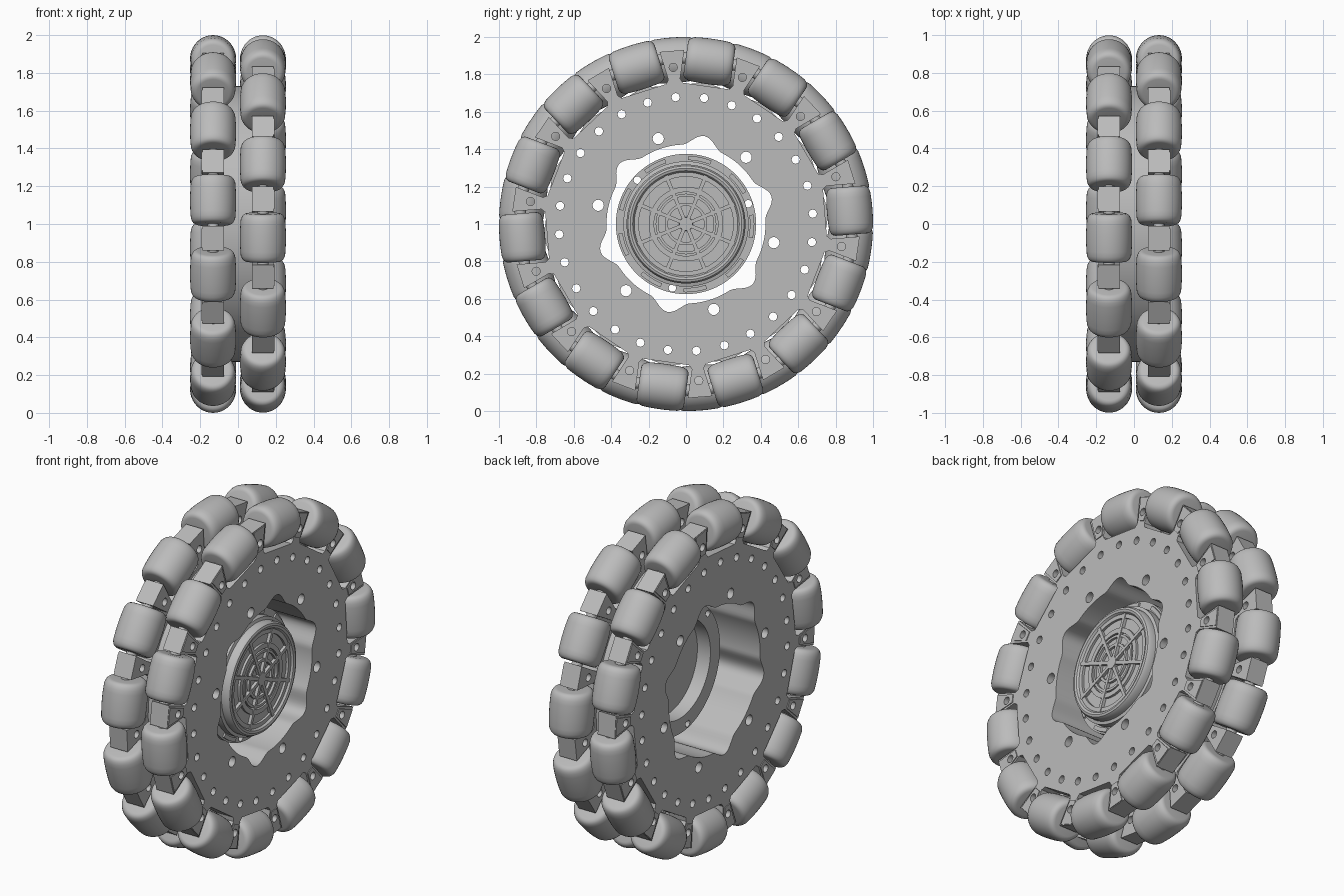
import bpy, bmesh
from math import sin, cos, pi, radians, sqrt
from mathutils import Matrix, Euler

if "Cube" in bpy.data.objects:
    bpy.data.objects.remove(bpy.data.objects["Cube"])

COUNT = 14                    # rollers per row
STEP = 2 * pi / COUNT
PHASE = radians(81.8)         # first roller of the left row
ROW_X = 0.132
HUB = Matrix.Translation((0, 0, 1))
FLAT = HUB @ Euler((pi / 2, 0, pi / 2)).to_matrix().to_4x4()   # drawing plane faces +x
parts = []

grey = bpy.data.materials.new("plain grey")
grey.use_nodes = True
grey.diffuse_color = (0.5, 0.5, 0.5, 1)
grey.node_tree.nodes["Principled BSDF"].inputs["Base Color"].default_value = grey.diffuse_color


def place(name, mesh, matrix):
    ob = bpy.data.objects.new(name, mesh)
    ob.matrix_world = matrix
    bpy.context.collection.objects.link(ob)
    parts.append(ob)
    return ob


def finish(bm, name):
    bmesh.ops.remove_doubles(bm, verts=bm.verts, dist=1e-5)
    bmesh.ops.dissolve_degenerate(bm, edges=bm.edges, dist=1e-5)
    bmesh.ops.recalc_face_normals(bm, faces=bm.faces)
    mesh = bpy.data.meshes.new(name)
    bm.to_mesh(mesh)
    bm.free()
    mesh.materials.append(grey)
    return mesh


def lathe(name, profile, segments, closed=False):
    """Spin (height, radius) points around local z."""
    bm = bmesh.new()
    verts = [bm.verts.new((r, 0, h)) for h, r in profile]
    ring = verts + verts[:1] if closed else verts
    edges = [bm.edges.new(pair) for pair in zip(ring, ring[1:])]
    bmesh.ops.spin(bm, geom=verts + edges, cent=(0, 0, 0), axis=(0, 0, 1),
                   angle=2 * pi, steps=segments)
    return finish(bm, name)


def plate(name, outlines, x0, x1):
    """Flat plate between x0 and x1; outlines after the first are holes."""
    curve = bpy.data.curves.new(name, 'CURVE')
    curve.dimensions = '2D'
    curve.fill_mode = 'BOTH'
    curve.extrude = (x1 - x0) / 2
    for points in outlines:
        spline = curve.splines.new('POLY')
        spline.points.add(len(points) - 1)
        for p, (u, v) in zip(spline.points, points):
            p.co = (u, v, 0, 1)
        spline.use_cyclic_u = True
    temp = bpy.data.objects.new(name, curve)
    bm = bmesh.new()
    bm.from_mesh(bpy.data.meshes.new_from_object(temp))
    bpy.data.objects.remove(temp)
    return place(name, finish(bm, name), Matrix.Translation(((x0 + x1) / 2, 0, 0)) @ FLAT)


def polar(r, a):
    return (r * cos(a), r * sin(a))


def circle(r, n=20, centre=(0, 0)):
    return [(centre[0] + r * cos(2 * pi * i / n), centre[1] + r * sin(2 * pi * i / n))
            for i in range(n)]


def turned(points, a):
    """Points (sideways, outward) seen along direction a."""
    return [(v * cos(a) - u * sin(a), v * sin(a) + u * cos(a)) for u, v in points]


# Lobed centre opening and the hole pattern shared by all body layers
opening = []
for i in range(180):
    a = 2 * pi * i / 180
    opening.append(polar(0.425 + 0.055 * max(0, cos(6 * (a - radians(78)))) ** 2, a))
holes = [circle(0.022, 16, polar(0.68, PHASE + i * STEP / 2)) for i in range(2 * COUNT)]
holes += [circle(0.03, 20, polar(0.48, radians(48 + 60 * i))) for i in range(6)]

plate("body_middle", [circle(0.73, 112), opening] + holes, -0.075, 0.075)

# Barrel roller with rounded edges and a short pin at each end
HALF, FILLET = 0.128, 0.03
barrel = [(0.145, 0), (0.145, 0.03), (HALF, 0.03), (HALF, 0.084)]
barrel += [(HALF - FILLET + FILLET * cos(t * pi / 10), 0.084 + FILLET * sin(t * pi / 10))
           for t in range(1, 5)]
barrel += [(h, sqrt(1 - h * h) - 0.878) for h in (0.095, 0.07, 0.045, 0.02)]
barrel += [(-h, r) for h, r in reversed(barrel)]
roller = lathe("roller", barrel, 40)

# Two staggered rows: toothed disc, tooth panels and rollers
notch = [(-0.142, 0.92), (-0.142, 0.765), (-0.125, 0.745),
         (0.125, 0.745), (0.142, 0.765), (0.142, 0.92)]
for side, label, phase in ((1, "left", PHASE), (-1, "right", PHASE + STEP / 2)):
    outline, pins = [], []
    for i in range(COUNT):
        a = phase + i * STEP
        outline += turned(notch, a)
        pins.append(circle(0.022, 16, polar(0.84, a + STEP / 2)))
        place(label + "_roller", roller, HUB
              @ Matrix.Rotation(a, 4, 'X') @ Matrix.Translation((side * ROW_X, 0.878, 0)))
        panel = turned([(-0.052, 0.925), (-0.024, 0.79), (0.024, 0.79), (0.052, 0.925)],
                       a + STEP / 2)
        x0, x1 = sorted((side * 0.18, side * 0.192))
        plate(label + "_tooth_panel", [panel, pins[-1]], x0, x1)
    x0, x1 = sorted((side * 0.075, side * 0.187))
    plate(label + "_disc", [outline, opening] + holes + pins, x0, x1)

# Hub: flange with three holes, cup, and raised tabs
AXLE = HUB @ Matrix.Rotation(pi / 2, 4, 'Y')
flange_holes = [circle(0.02, 16, polar(0.35, radians(18 + 120 * i))) for i in range(3)]
plate("hub_flange", [circle(0.375, 96), circle(0.31, 96)] + flange_holes, 0.04, 0.07)
for i in range(9):
    mid = radians(38 + 40 * i)
    arc = [mid + radians(t) for t in range(-10, 11, 2)]
    plate("hub_tab", [[polar(0.365, a) for a in arc]
                      + [polar(0.342, a) for a in reversed(arc)]], 0.065, 0.08)
cup = [(0.04, 0.285), (0.04, 0.335), (0.11, 0.335), (0.115, 0.318), (0.15, 0.318),
       (0.163, 0.31), (0.167, 0.298), (0.163, 0.285), (0.15, 0.275), (0.138, 0.272),
       (0.138, 0), (0.125, 0), (0.125, 0.285)]
place("hub_cup", lathe("hub_cup", cup, 96, True), AXLE)

# Hub face: concentric ribs, spokes and a centre boss
for r, w in ((0.265, 0.012), (0.185, 0.014), (0.155, 0.007), (0.105, 0.008)):
    rib = [(0.13, r - w), (0.152, r - w), (0.152, r + w), (0.13, r + w)]
    place("hub_rib", lathe("hub_rib", rib, 64, True), AXLE)
place("hub_boss", lathe("hub_boss", [(0.13, 0), (0.13, 0.038), (0.158, 0.035), (0.158, 0)], 32), AXLE)
for i in range(8):
    plate("hub_spoke", [turned([(-0.01, 0.03), (0.01, 0.03), (0.01, 0.28), (-0.01, 0.28)],
                               radians(22.5 + 45 * i))], 0.13, 0.156)

# Smooth curved surfaces, keep corners crisp
bpy.context.view_layer.update()
bpy.ops.object.select_all(action='DESELECT')
for ob in parts:
    ob.select_set(True)
bpy.context.view_layer.objects.active = parts[0]
bpy.ops.object.shade_smooth_by_angle(angle=radians(32))
